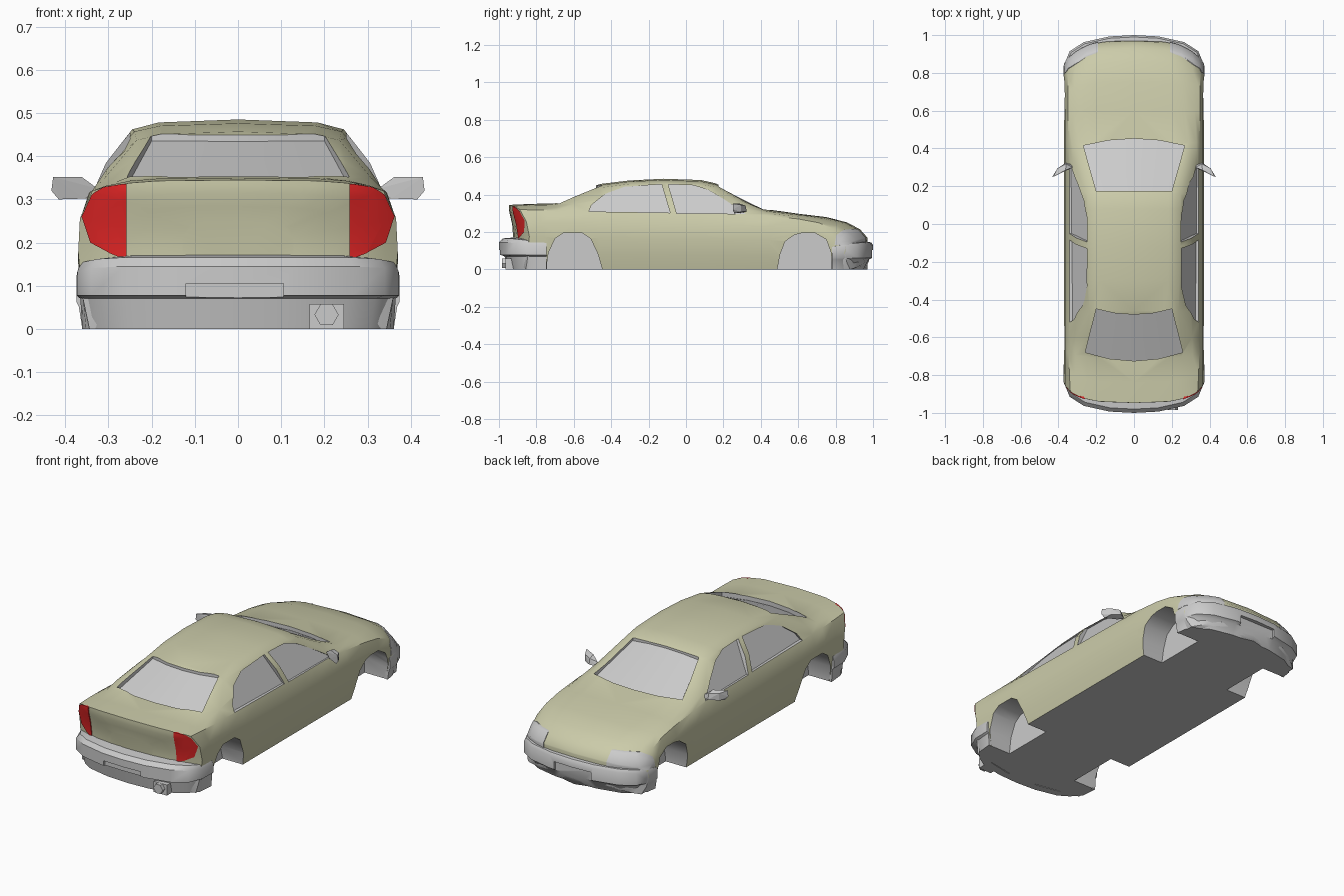
import bpy, bmesh, math
from mathutils import Vector

if "Cube" in bpy.data.objects:
    bpy.data.objects.remove(bpy.data.objects["Cube"])


def material(name, rgb):
    m = bpy.data.materials.new(name)
    m.diffuse_color = (*rgb, 1)
    m.use_nodes = True
    m.node_tree.nodes["Principled BSDF"].inputs["Base Color"].default_value = m.diffuse_color
    return m


paint = material("paint", (0.60, 0.60, 0.40))
grey = material("grey", (0.6, 0.6, 0.6))
red = material("red", (0.8, 0.02, 0.02))


def finish(name, bm, mats=(), index=0):
    bmesh.ops.recalc_face_normals(bm, faces=bm.faces)
    for f in bm.faces:
        f.material_index = index
    me = bpy.data.meshes.new(name)
    bm.to_mesh(me)
    bm.free()
    ob = bpy.data.objects.new(name, me)
    bpy.context.collection.objects.link(ob)
    for m in mats:
        me.materials.append(m)
    return ob


def activate(ob):
    bpy.ops.object.select_all(action='DESELECT')
    ob.select_set(True)
    bpy.context.view_layer.objects.active = ob


def smooth(ob, deg=42):
    activate(ob)
    bpy.ops.object.shade_smooth_by_angle(angle=math.radians(deg))


def boolean(ob, cutter, op='DIFFERENCE'):
    mod = ob.modifiers.new("cut", 'BOOLEAN')
    mod.operation, mod.solver, mod.object = op, 'EXACT', cutter
    activate(ob)
    bpy.ops.object.modifier_apply(modifier=mod.name)
    bpy.data.objects.remove(cutter)


def loft(name, rings, mats=(), index=0):
    bm = bmesh.new()
    vs = [[bm.verts.new(p) for p in r] for r in rings]
    n = len(vs[0])
    for a, b in zip(vs, vs[1:]):
        for i in range(n):
            bm.faces.new((a[i], a[(i + 1) % n], b[(i + 1) % n], b[i]))
    bm.faces.new(vs[0])
    bm.faces.new(vs[-1])
    return finish(name, bm, mats, index)


def side_prism(outline, inner, outer=0.5):
    """Prism seen from the side, on both sides of the car; inner(z) gives its inner x."""
    bm = bmesh.new()
    for s in (1, -1):
        a = [bm.verts.new((s * inner(z), y, z)) for y, z in outline]
        b = [bm.verts.new((s * outer, y, z)) for y, z in outline]
        n = len(a)
        for i in range(n):
            bm.faces.new((a[i], a[(i + 1) % n], b[(i + 1) % n], b[i]))
        bm.faces.new(a)
        bm.faces.new(b)
    return finish("side_cutter", bm, (paint, grey), 1)


def screen_cutter(top, low, z_at):
    """Curved slab for a windscreen: edges given as (half width, y centre, y corner)."""
    rings = []
    for c in (-1, -0.5, 0, 0.5, 1):
        ring = []
        for (w, yc, ye), dz in ((top, 0), (low, 0), (low, 0.12), (top, 0.12)):
            x, y = w * c, yc + (ye - yc) * c * c
            ring.append((x, y, z_at(y) - 0.3 * x * x + dz))
        rings.append(ring)
    return loft("screen_cutter", rings, (paint, grey), 1)


def box(name, lo, hi, mats=()):
    return loft(name, [[(x, lo[1], lo[2]), (x, hi[1], lo[2]), (x, hi[1], hi[2]), (x, lo[1], hi[2])]
                       for x in (lo[0], hi[0])], mats)


# Body stations: y, top z, roof/hood edge x and z, belt x and z
STATIONS = [
    (-0.92, .345, .25, .338, .337, .320), (-0.82, .350, .25, .343, .342, .318),
    (-0.70, .354, .25, .345, .345, .315), (-0.60, .402, .25, .385, .343, .312),
    (-0.46, .457, .235, .437, .343, .308), (-0.30, .476, .24, .457, .343, .305),
    (-0.12, .485, .245, .462, .343, .300), (0.08, .478, .245, .455, .343, .298),
    (0.16, .460, .245, .440, .343, .296), (0.30, .385, .27, .365, .343, .293),
    (0.43, .322, .29, .312, .347, .288), (0.60, .298, .27, .292, .350, .270),
    (0.75, .280, .26, .273, .350, .250), (0.86, .252, .25, .245, .350, .220),
    (0.93, .215, .25, .208, .345, .185), (0.97, .170, .25, .165, .340, .150)]


def body_ring(st, s=1.0):
    y, zt, xr, zr, xb, zb = st
    half = [(0, 0), (.344, 0), (.361, .25 * zb), (.37, .55 * zb), (.366, .8 * zb), (xb, zb),
            (xb + .5 * (xr - xb) + .012, zb + .52 * (zr - zb)), (xr, zr),
            (.75 * xr, zr + .7 * (zt - zr)), (0, zt)]
    w = min(1, max(0, (abs(y) - .6) / .35))
    out = []
    for x, z in half + [(-x, z) for x, z in half[-2:0:-1]]:
        x, z = x * s, zt * .55 + (z - zt * .55) * s
        bend = w * (.12 if y > 0 else .09) * (abs(x) / .37) ** 3.5
        lean = w * .03 * min(1, max(0, (z - .2) / .12)) if y < 0 else 0
        out.append((x, y - math.copysign(bend, y) - lean, z))
    return out


caps = (.35, .6, .8, .92)
rings = ([body_ring(STATIONS[0], s) for s in caps] + [body_ring(s) for s in STATIONS]
         + [body_ring(STATIONS[-1], s) for s in reversed(caps)])
body = loft("body", rings, (paint, grey))
for f in body.data.polygons:
    if f.center.z < .005 or (f.center.z < .11 and abs(f.center.y) > .8):
        f.material_index = 1


# Lights: pieces of the body skin, slightly enlarged
def light(name, outline, inner, mat, grow):
    ob = body.copy()
    ob.data = body.data.copy()
    ob.name = name
    bpy.context.collection.objects.link(ob)
    boolean(ob, side_prism(outline, lambda z: inner), 'INTERSECT')
    ob.data.materials.clear()
    ob.data.materials.append(mat)
    for f in ob.data.polygons:
        f.material_index = 0
    for v in ob.data.vertices:
        v.co.x *= grow
        v.co.y *= grow
    smooth(ob)


light("tail_lights", [(-1, .16), (-.895, .16), (-.862, .2), (-.858, .26), (-.885, .31),
                      (-.91, .336), (-1, .336)], .257, red, 1.005)
light("headlights", [(.79, .13), (.80, .185), (.84, .212), (.9, .218), (1, .2), (1, .13)],
      .19, grey, 1.005)

# Wheel wells
for arch in ([(-.748, -.05), (-.745, .02), (-.735, .09), (-.70, .165), (-.655, .195), (-.555, .195),
              (-.51, .165), (-.47, .08), (-.45, .01), (-.45, -.05)],
             [(.49, -.05), (.49, .01), (.503, .08), (.53, .15), (.58, .185), (.62, .195), (.69, .195),
              (.75, .16), (.775, .09), (.782, .01), (.782, -.05)]):
    boolean(body, side_prism(arch, lambda z: .22))

# Side windows
for win in ([(-.52, .31), (-.505, .345), (-.43, .405), (-.33, .442), (-.13, .455), (-.085, .303)],
            [(-.05, .300), (-.095, .455), (.04, .450), (.12, .425), (.22, .365), (.32, .297)]):
    boolean(body, side_prism(win, lambda z: .331 - .61 * (z - .3)))

# Windscreen and rear screen
boolean(body, screen_cutter((.20, .175, .175), (.268, .452, .415), lambda y: .448 - .511 * (y - .16)))
boolean(body, screen_cutter((.20, -.48, -.45), (.258, -.725, -.68), lambda y: .443 + .429 * (y + .46)))
smooth(body)


# Bumpers: a profile of (outward offset, z) swept round each end
def bumper(name, sign, start, profile):
    path = [(.374, start), (.372, .84), (.34, .915), (.265, .963), (.13, .993), (0, 1)]
    path = [Vector((x, y * sign)) for x, y in path]
    path += [Vector((-p.x, p.y)) for p in path[-2::-1]]
    n = len(path)
    rings = []
    for i, p in enumerate(path):
        t = (path[min(i + 1, n - 1)] - path[max(i - 1, 0)]).normalized()
        out = Vector((t.y, -t.x))
        if out.dot(p) < 0:
            out = -out
        k = (.3, .45)[min(i, n - 1 - i)] if min(i, n - 1 - i) < 2 else 1
        drop = (.025, .012, .004)[min(i, n - 1 - i)] if min(i, n - 1 - i) < 3 else 0
        rings.append([(*(p + out * d * k), z - drop * (z > .1)) for d, z in profile])
    ob = loft(name, rings)
    # number plate recess
    boolean(ob, box("plate_cutter", (-.12, min(sign * .978, sign * 1.1), .03),
                    (.105, max(sign * .978, sign * 1.1), .105)))
    smooth(ob, 35)


bumper("rear_bumper", -1, .745, [(-.09, .172), (-.02, .166), (0, .145), (0, .078), (-.03, .07),
                                 (-.045, 0), (-.09, 0)])
bumper("front_bumper", 1, .78, [(-.08, .15), (-.01, .145), (0, .13), (0, .062), (-.018, .052),
                                (-.045, 0), (-.09, 0)])

# Door mirrors
bm = bmesh.new()
for s in (1, -1):
    pts = [(.325, .31, .305), (.325, .30, .325), (.355, .285, .302), (.415, .258, .30), (.432, .25, .32),
           (.428, .25, .352), (.362, .285, .352), (.36, .325, .312), (.405, .295, .308),
           (.405, .295, .345), (.36, .318, .342)]
    bmesh.ops.convex_hull(bm, input=[bm.verts.new((x * s, y, z)) for x, y, z in pts])
finish("door_mirrors", bm)

# Exhaust: housing and six-sided pipe
box("exhaust_housing", (.165, -.965, .0), (.245, -.90, .058))
loft("exhaust_pipe", [[(.205 + r * math.cos(a * math.pi / 3), y, .033 + r * math.sin(a * math.pi / 3))
                       for a in range(6)] for y, r in ((-.92, .028), (-.985, .028))])
